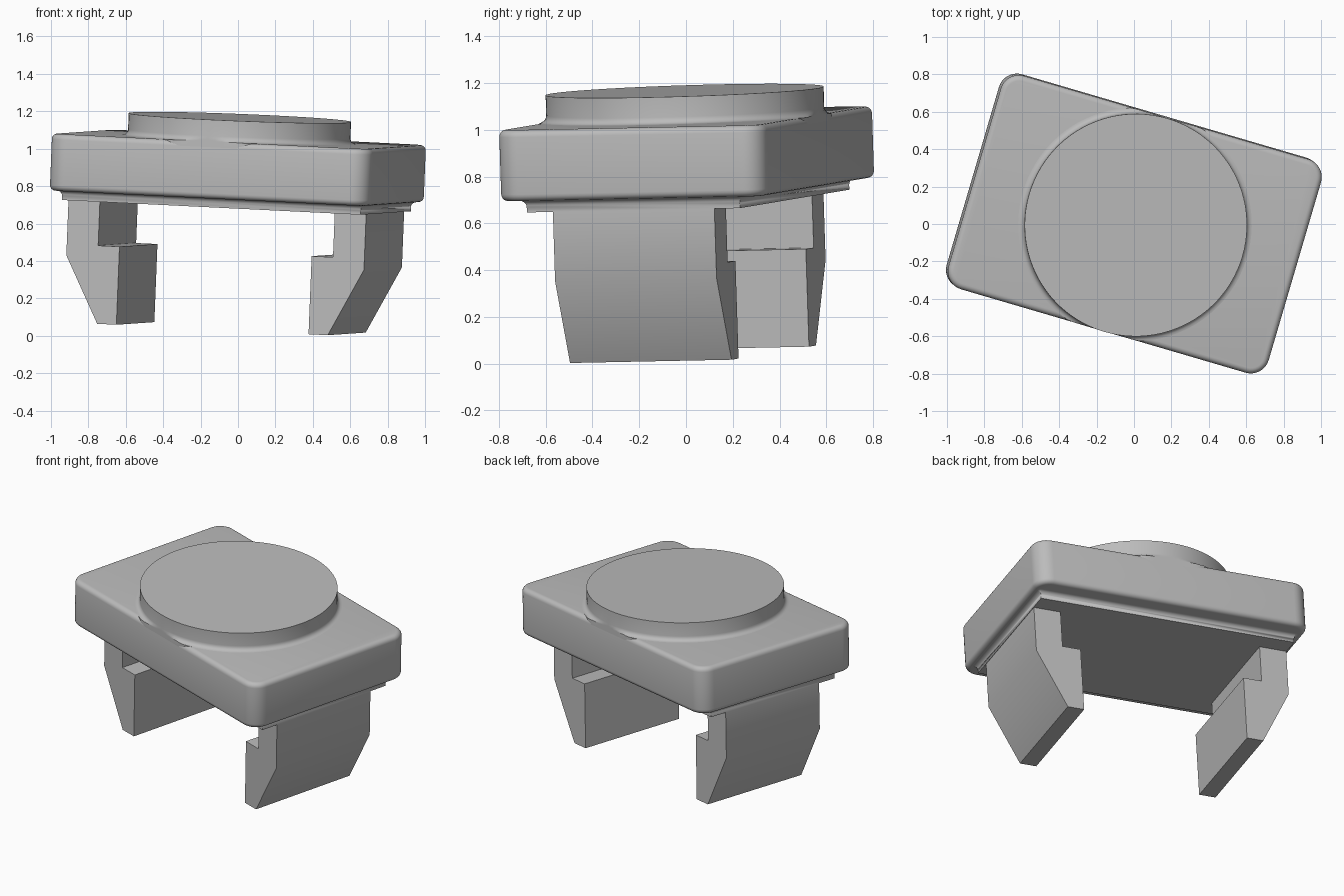
import bpy
import bmesh
import math
from mathutils import Matrix, Vector

cube = bpy.data.objects.get("Cube")
if cube:
    bpy.data.objects.remove(cube, do_unlink=True)

# One plain grey material
grey = bpy.data.materials.new("plain_grey")
grey.use_nodes = True
colour = (0.5, 0.5, 0.5, 1)
grey.diffuse_color = colour
grey.node_tree.nodes["Principled BSDF"].inputs["Base Color"].default_value = colour

# Tilted frame; its origin is the centre of the button top
up = Vector((0.04, -0.032, 1)).normalized()
along = Vector((0.959, -0.282, 0))
along = (along - up * along.dot(up)).normalized()
across = up.cross(along)
frame = Matrix((along, across, up)).transposed().to_4x4()
frame.translation = (0.01, -0.006, 1.167)

BODY_TOP, BODY_BOTTOM, PLATE_BOTTOM, LEG_BOTTOM = -0.117, -0.422, -0.472, -1.128
HALF_LENGTH, HALF_WIDTH, CORNER = 0.893, 0.595, 0.1
PLATE_LENGTH, PLATE_WIDTH = 0.833, 0.475
FILLET = 0.03
STEPS = 5


def finish(name, bm):
    bmesh.ops.remove_doubles(bm, verts=bm.verts, dist=1e-5)
    bmesh.ops.recalc_face_normals(bm, faces=bm.faces)
    mesh = bpy.data.meshes.new(name)
    bm.to_mesh(mesh)
    bm.free()
    mesh.materials.append(grey)
    obj = bpy.data.objects.new(name, mesh)
    bpy.context.collection.objects.link(obj)
    obj.matrix_world = frame
    bpy.ops.object.select_all(action="DESELECT")
    obj.select_set(True)
    bpy.context.view_layer.objects.active = obj
    bpy.ops.object.shade_smooth_by_angle(angle=math.radians(32))
    return obj


def loft(name, loops):
    """Skin equal-length closed loops and cap both ends."""
    bm = bmesh.new()
    rings = [[bm.verts.new(p) for p in loop] for loop in loops]
    for a, b in zip(rings, rings[1:]):
        for i in range(len(a)):
            j = (i + 1) % len(a)
            bm.faces.new((a[i], a[j], b[j], b[i]))
    bm.faces.new(rings[0])
    bm.faces.new(rings[-1])
    return finish(name, bm)


def rounded_rect(length, width, radius, z):
    points = []
    for q, (sx, sy) in enumerate(((1, 1), (-1, 1), (-1, -1), (1, -1))):
        for k in range(9):
            t = math.pi / 2 * (q + k / 8)
            points.append((sx * (length - radius) + radius * math.cos(t),
                           sy * (width - radius) + radius * math.sin(t), z))
    return points


def quarter():
    """Sine and cosine pairs over a quarter turn."""
    turns = [math.pi / 2 * k / STEPS for k in range(STEPS + 1)]
    return [(math.sin(t), math.cos(t)) for t in turns]


# Rounded body blending into a smaller, sharp-cornered plate underneath
loops = []
for s, c in quarter():
    inset = FILLET * (1 - s)
    loops.append(rounded_rect(HALF_LENGTH - inset, HALF_WIDTH - inset, CORNER - inset,
                              BODY_TOP - FILLET * (1 - c)))
for s, c in quarter():
    inset = FILLET * (1 - c)
    loops.append(rounded_rect(HALF_LENGTH - inset, HALF_WIDTH - inset, CORNER - inset,
                              BODY_BOTTOM + FILLET * (1 - s)))
for s, c in quarter():
    grow = 0.028 * (1 - s)
    loops.append(rounded_rect(PLATE_LENGTH + grow, PLATE_WIDTH + grow, grow,
                              BODY_BOTTOM - 0.028 * (1 - c)))
loops.append(rounded_rect(PLATE_LENGTH, PLATE_WIDTH, 0, PLATE_BOTTOM))
loft("body", loops)


# Round raised button with a filleted foot, trimmed to the body's long sides
def button_ring(radius, z, sides=96):
    ring = []
    for i in range(sides):
        t = 2 * math.pi * i / sides
        y = max(-HALF_WIDTH, min(HALF_WIDTH, radius * math.sin(t)))
        ring.append((radius * math.cos(t), y, z))
    return ring


RADIUS = 0.595
rings = [button_ring(RADIUS + FILLET, BODY_TOP - FILLET)]
for s, c in quarter():
    rings.append(button_ring(RADIUS + FILLET * (1 - s), BODY_TOP + FILLET * (1 - c)))
rings.append(button_ring(RADIUS, 0))
loft("button", rings)

# Stepped, tapered clip legs, mirrored at both ends
PROFILE = [(0.83, PLATE_BOTTOM), (0.83, -0.77), (0.643, LEG_BOTTOM),
           (0.536, LEG_BOTTOM), (0.536, -0.71), (0.655, -0.71), (0.655, PLATE_BOTTOM)]
for name, side in (("left_leg", 1), ("right_leg", -1)):
    loft(name, [[(side * x, y, z) for x, z in PROFILE] for y in (-0.36, 0.36)])
